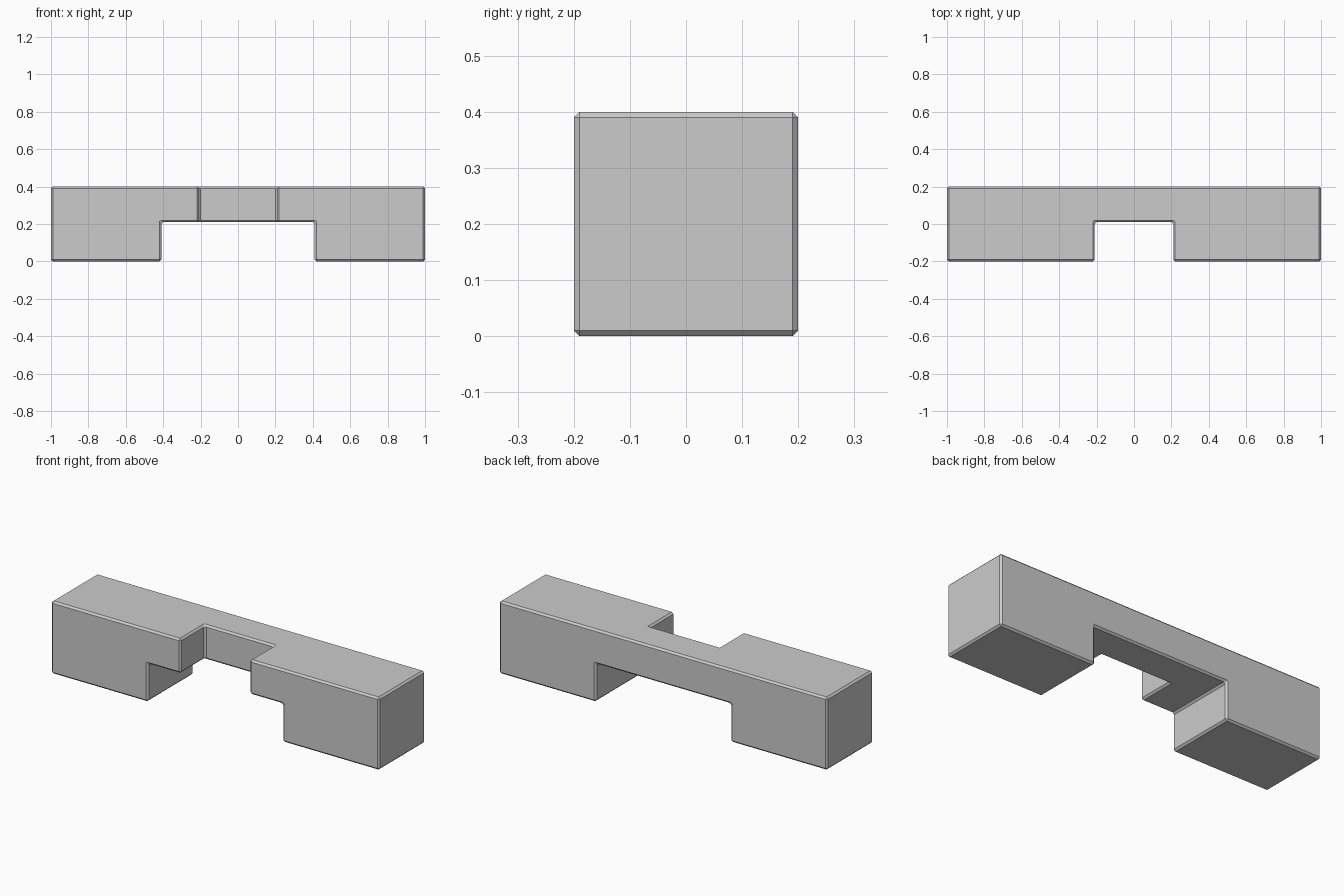
import bpy

if "Cube" in bpy.data.objects:
    bpy.data.objects.remove(bpy.data.objects["Cube"])


def box(name, lo, hi):
    """Axis-aligned box between two corners."""
    centre = [(a + b) / 2 for a, b in zip(lo, hi)]
    bpy.ops.mesh.primitive_cube_add(size=1, location=centre)
    obj = bpy.context.object
    obj.name = name
    obj.scale = [b - a for a, b in zip(lo, hi)]
    bpy.ops.object.transform_apply(location=True, rotation=True, scale=True)
    return obj


# Square bar
bar = box("notched_bar", (-1, -0.2, 0), (1, 0.2, 0.4))

# Wide notch underneath, narrow notch in the front
cutters = [
    box("bottom_notch_cutter", (-0.41, -0.5, -0.3), (0.41, 0.5, 0.21)),
    box("front_notch_cutter", (-0.21, -0.5, -0.3), (0.21, 0.01, 0.7)),
]
for cutter in cutters:
    cutter.hide_render = True
    cutter.hide_viewport = False
    cut = bar.modifiers.new(cutter.name, 'BOOLEAN')
    cut.operation = 'DIFFERENCE'
    cut.solver = 'EXACT'
    cut.object = cutter

# Small flat chamfer on every edge
bevel = bar.modifiers.new("chamfer", 'BEVEL')
bevel.width = 0.01
bevel.segments = 1
bevel.limit_method = 'ANGLE'

# Apply the modifiers and drop the cutters
bpy.ops.object.select_all(action='DESELECT')
bar.select_set(True)
bpy.context.view_layer.objects.active = bar
for name in [m.name for m in bar.modifiers]:
    bpy.ops.object.modifier_apply(modifier=name)
for cutter in cutters:
    bpy.data.objects.remove(cutter)
